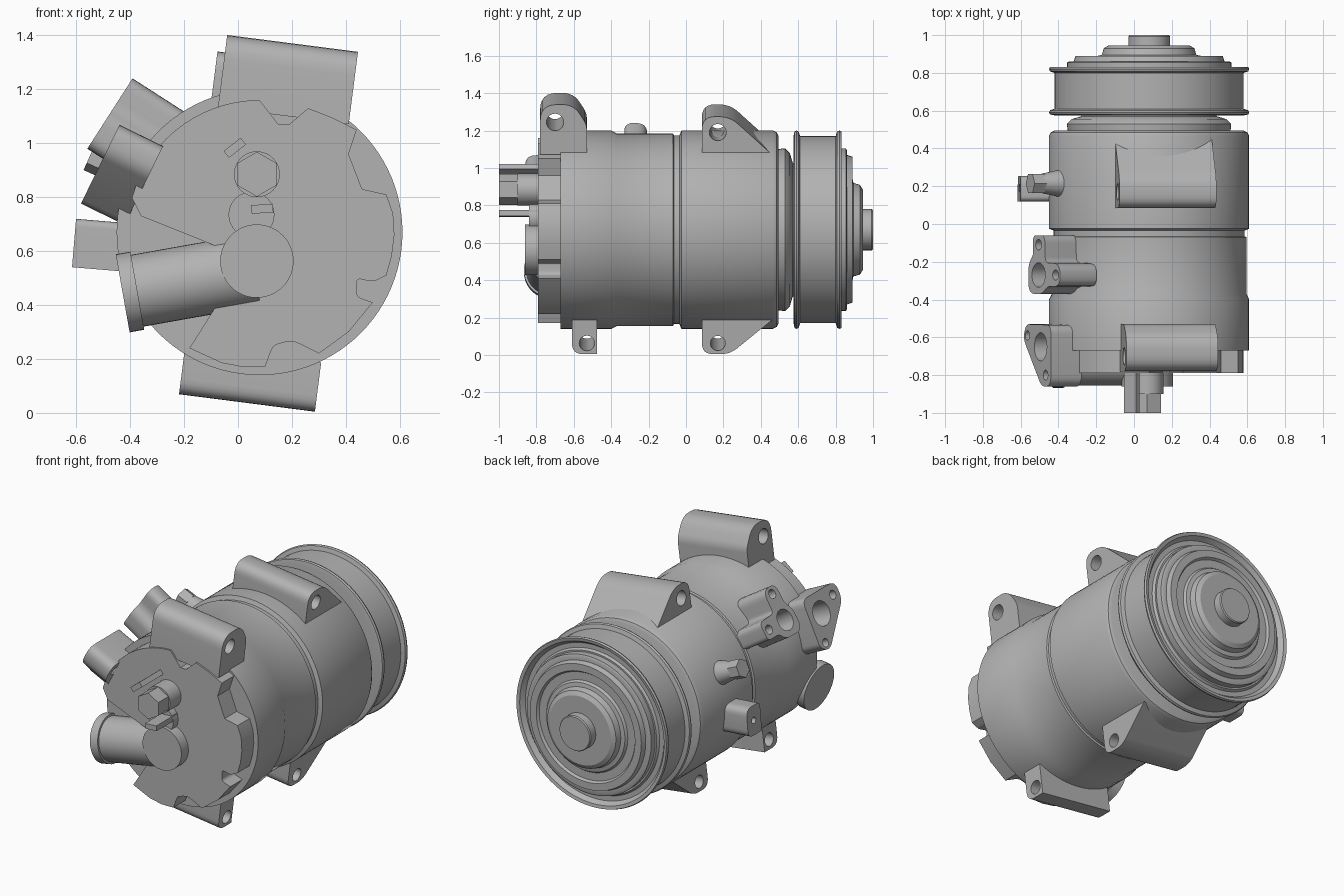
import bpy, bmesh, math
from mathutils import Vector, Matrix

cube = bpy.data.objects.get("Cube")
if cube:
    bpy.data.objects.remove(cube, do_unlink=True)

metal = bpy.data.materials.new("cast grey metal")
metal.use_nodes = True
GREY = (0.45, 0.45, 0.45, 1)
metal.diffuse_color = GREY
metal.node_tree.nodes["Principled BSDF"].inputs["Base Color"].default_value = GREY

CX, CZ = 0.08, 0.67          # main shaft axis, parallel to y
SHAFT = Vector((CX, 0, CZ))
Y_AXIS = Vector((0, 1, 0))
parts = []


def add(name, mesh):
    mesh.materials.clear()
    mesh.materials.append(metal)
    obj = bpy.data.objects.new(name, mesh)
    bpy.context.collection.objects.link(obj)
    parts.append(obj)
    return obj


def from_bmesh(name, bm):
    bmesh.ops.remove_doubles(bm, verts=bm.verts, dist=1e-5)
    bmesh.ops.recalc_face_normals(bm, faces=bm.faces)
    mesh = bpy.data.meshes.new(name)
    bm.to_mesh(mesh)
    bm.free()
    return add(name, mesh)


def lathe(name, profile, steps=96):
    """Turn (radius, y) points around the shaft."""
    bm = bmesh.new()
    verts = [bm.verts.new((CX + r, y, CZ)) for r, y in profile]
    edges = [bm.edges.new(pair) for pair in zip(verts, verts[1:])]
    bmesh.ops.spin(bm, geom=verts + edges, cent=SHAFT, axis=Y_AXIS,
                   angle=math.tau, steps=steps, use_merge=True)
    return from_bmesh(name, bm)


def rod(name, start, end, r1, r2=None, sides=40):
    start, end = Vector(start), Vector(end)
    axis = end - start
    place = Matrix.Translation((start + end) / 2) @ axis.to_track_quat('Z', 'Y').to_matrix().to_4x4()
    bm = bmesh.new()
    bmesh.ops.create_cone(bm, cap_ends=True, segments=sides, radius1=r1,
                          radius2=r1 if r2 is None else r2, depth=axis.length, matrix=place)
    return from_bmesh(name, bm)


def rounded(points):
    """Round the corners of (a, b, radius) points."""
    out = []
    for i, p in enumerate(points):
        here = Vector(p[:2])
        r = p[2] if len(p) > 2 else 0
        if not r:
            out.append(here)
            continue
        a = here + (Vector(points[i - 1][:2]) - here).normalized() * r
        b = here + (Vector(points[(i + 1) % len(points)][:2]) - here).normalized() * r
        for k in range(7):
            t = k / 6
            out.append(a * (1 - t) ** 2 + here * 2 * t * (1 - t) + b * t * t)
    return out


def plate(name, outline, holes, origin, ax, ay, depth):
    """Outline with round holes, its face at origin, thickened backwards."""
    curve = bpy.data.curves.new(name, 'CURVE')
    curve.dimensions, curve.fill_mode, curve.extrude = '2D', 'BOTH', depth / 2
    loops = [rounded(outline)]
    for a, b, r in holes:
        loops.append([Vector((a + r * math.cos(k * math.tau / 24), b + r * math.sin(k * math.tau / 24)))
                      for k in range(24)])
    for loop in loops:
        spline = curve.splines.new('POLY')
        spline.points.add(len(loop) - 1)
        spline.use_cyclic_u = True
        for point, co in zip(spline.points, loop):
            point.co = (co.x, co.y, 0, 1)
    temp = bpy.data.objects.new(name + "_outline", curve)
    bpy.context.collection.objects.link(temp)
    graph = bpy.context.evaluated_depsgraph_get()
    mesh = bpy.data.meshes.new_from_object(temp.evaluated_get(graph))
    bpy.data.objects.remove(temp, do_unlink=True)
    ax, ay = Vector(ax).normalized(), Vector(ay).normalized()
    az = ax.cross(ay)
    place = Matrix((ax, ay, az)).transposed().to_4x4()
    mesh.transform(Matrix.Translation(Vector(origin) - az * depth / 2) @ place)
    bm = bmesh.new()
    bm.from_mesh(mesh)
    bpy.data.meshes.remove(mesh)
    return from_bmesh(name, bm)


# Housing, with a shallow waist between the two halves
lathe("housing", [(0, -.67), (.53, -.67), (.53, -.40), (.515, -.37), (.515, -.07),
                  (.505, -.065), (.505, -.035), (.53, -.025), (.53, .465), (.52, .485),
                  (.50, .495), (0, .495)])
lathe("neck", [(0, .48), (.43, .48), (.435, .53), (.41, .555), (.36, .57), (.34, .60), (0, .60)])

# Pulley with two rolled rims, and the clutch plate inside it
lathe("pulley", [(0, .575), (.50, .575), (.525, .58), (.53, .59), (.525, .602), (.50, .61),
                 (.50, .80), (.525, .808), (.53, .82), (.525, .832), (.505, .828),
                 (.485, .80), (.455, .80), (.445, .815), (0, .815)])
lathe("clutch_plate", [(0, .80), (.435, .80), (.435, .855), (.425, .86), (.40, .86), (.39, .89),
                       (.345, .89), (.335, .875), (.285, .875), (.275, .89), (.25, .895),
                       (.24, .93), (.215, .945), (0, .945)])
lathe("shaft_cap", [(0, .93), (.11, .93), (.11, .993), (.105, 1.0), (0, 1.0)], 48)

# Notched end cover, cut away on one side for the pipe
arc = [(CX + .49 * math.cos(math.radians(a)), CZ + .49 * math.sin(math.radians(a)))
       for a in range(165, 89, -5)]
cover = [(-.18, .24), (-.06, .43), (-.06, .61), (-.36, .73)] + arc + [
    (.15, 1.07), (.19, 1.07), (.26, 1.13), (.35, 1.095), (.44, 1.05), (.41, .96), (.46, .83),
    (.55, .81), (.575, .74), (.58, .66), (.57, .58), (.55, .51), (.50, .485, .02),
    (.44, .50, .02), (.44, .43, .02), (.50, .41), (.41, .30), (.30, .22), (.20, .27, .03),
    (.13, .25, .02), (.10, .17), (.02, .17), (-.06, .185)]
plate("end_cover", cover, [], (0, -.79, 0), (1, 0, 0), (0, 0, 1), .14)

# Mounting lugs, all tilted a little about the shaft
tilt = math.radians(7.3)
U = Vector((math.cos(tilt), 0, -math.sin(tilt)))
W = Vector((math.sin(tilt), 0, math.cos(tilt)))
lugs = {
    "upper_front_lug": ([(-.78, .44), (-.78, .71, .09), (-.60, .71, .06), (-.53, .60, .03),
                         (-.53, .44)], (-.70, .615, .046), -.212, .277),
    "upper_back_lug": ([(.085, .44), (.085, .645, .07), (.235, .645, .06), (.46, .44)],
                       (.17, .56, .045), -.24, .277),
    "lower_front_lug": ([(-.61, -.45), (-.61, -.634, .06), (-.475, -.634), (-.475, -.45)],
                        (-.53, -.575, .041), -.22, .288),
    "lower_back_lug": ([(.085, -.45), (.085, -.634, .06), (.235, -.634, .05), (.46, -.45)],
                       (.17, -.575, .04), -.22, .288),
}
for name, (outline, hole, u0, u1) in lugs.items():
    plate(name, outline, [hole], SHAFT + U * u1, Y_AXIS, W, u1 - u0)

# Port flanges and the small side boss, facing outwards on the right
plate("front_port_flange",
      [(-.175, -.60, .05), (-.13, -.53, .03), (.165, -.535, .05), (.165, -.86, .06),
       (.05, -.86, .04)],
      [(-.12, -.59, .025), (.04, -.65, .075), (.10, -.80, .027)],
      (-.512, 0, .92), (.44, 0, .9), Y_AXIS, .18)
plate("back_port_flange",
      [(-.11, -.06, .03), (.005, -.06, .04), (.01, -.205, .03), (.155, -.21, .06),
       (.155, -.33, .05), (.03, -.33, .03), (-.02, -.37, .03), (-.155, -.37, .06),
       (-.155, -.20, .05), (-.11, -.17, .02)],
      [(-.056, -.11, .028), (-.056, -.27, .065), (.11, -.27, .028)],
      (-.475, 0, 1.11), (.54, 0, .84), Y_AXIS, .23)
plate("side_boss", [(-.09, .12), (.09, .12, .03), (.09, .255, .05), (-.09, .255, .05)],
      [(0, .19, .02)], (-.608, 0, .63), (.083, 0, .996), Y_AXIS, .2)

# Relief valve
out = Vector((-.91, 0, .41)).normalized()
valve = SHAFT + Y_AXIS * .215
rod("valve_stem", valve + out * .48, valve + out * .63, .08, .05)
rod("valve_hex", valve + out * .62, valve + out * .69, .058, sides=6)

# Outlet pipe with collar, and the round hub it leaves from
pipe_dir = Vector((-.985, 0, -.175))
hub = Vector((.06, -.72, .53))
rod("outlet_pipe", hub, hub + pipe_dir * .47, .135)
rod("outlet_collar", hub + pipe_dir * .44, hub + pipe_dir * .495, .147)
rod("outlet_hub", (.07, -.66, .563), (.07, -.86, .563), .136, sides=56)

# Bolt, sensor boss and the two connector tabs on the cover
rod("bolt_collar", (.07, -.78, .885), (.07, -.90, .885), .085)
rod("bolt_head", (.07, -.89, .885), (.07, -1.0, .885), .083, sides=6)
rod("sensor_boss", (.05, -.78, .735), (.05, -.84, .735), .085)
for name, x, z, angle, length in (("upper_tab", -.012, .983, 38, .08), ("lower_tab", .09, .757, 4, .08)):
    c, s = math.cos(math.radians(angle)), math.sin(math.radians(angle))
    h = length / 2
    plate(name, [(-h, -.016), (h, -.016), (h, .016), (-h, .016)], [],
          (x, -1.0, z), (c, 0, s), (-s, 0, c), .22)

# Smooth round surfaces, keep hard edges
bpy.ops.object.select_all(action='DESELECT')
for obj in parts:
    obj.select_set(True)
bpy.context.view_layer.objects.active = parts[0]
bpy.ops.object.shade_smooth_by_angle(angle=math.radians(30))
